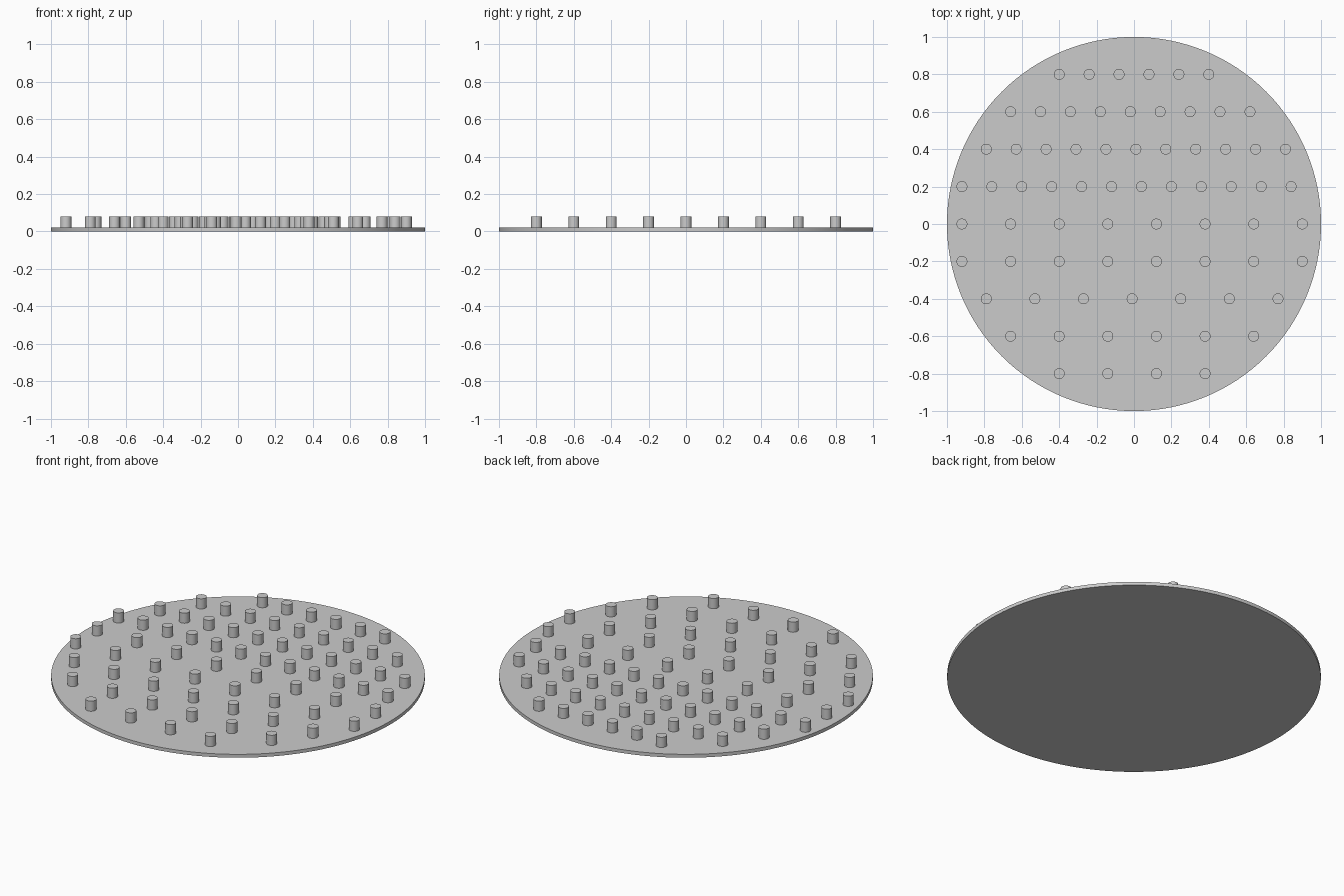
import bpy

if "Cube" in bpy.data.objects:
    bpy.data.objects.remove(bpy.data.objects["Cube"])

# One grey for everything
grey = bpy.data.materials.new("light grey")
grey.diffuse_color = (0.6, 0.6, 0.6, 1)
grey.use_nodes = True
grey.node_tree.nodes["Principled BSDF"].inputs["Base Color"].default_value = grey.diffuse_color

BASE_H, PEG_TOP, PEG_R = 0.02, 0.08, 0.029


def cylinder(name, x, y, z0, z1, radius, sides):
    bpy.ops.mesh.primitive_cylinder_add(vertices=sides, radius=radius, depth=z1 - z0,
                                        location=(x, y, (z0 + z1) / 2))
    ob = bpy.context.object
    ob.name = name
    ob.data.materials.append(grey)
    bpy.ops.object.shade_smooth_by_angle()
    return ob


# Round base plate
cylinder("base_plate", 0, 0, 0, BASE_H, 1.0, 128)

# Peg rows: y, first x, spacing, count
rows = [
    (0.8, -0.40, 0.16, 6),
    (0.6, -0.66, 0.16, 9),
    (0.4, -0.79, 0.16, 11),
    (0.2, -0.92, 0.16, 12),
    (0.0, -0.92, 0.26, 8),
    (-0.2, -0.92, 0.26, 8),
    (-0.4, -0.79, 0.26, 7),
    (-0.6, -0.66, 0.26, 6),
    (-0.8, -0.40, 0.26, 4),
]

# Pegs share one mesh
peg_mesh = None
for r, (y, x0, step, count) in enumerate(rows, 1):
    for i in range(count):
        x = x0 + i * step
        name = f"peg_row{r}_{i + 1}"
        if peg_mesh is None:
            peg_mesh = cylinder(name, x, y, BASE_H, PEG_TOP, PEG_R, 32).data
        else:
            peg = bpy.data.objects.new(name, peg_mesh)
            peg.location = (x, y, (BASE_H + PEG_TOP) / 2)
            bpy.context.collection.objects.link(peg)
